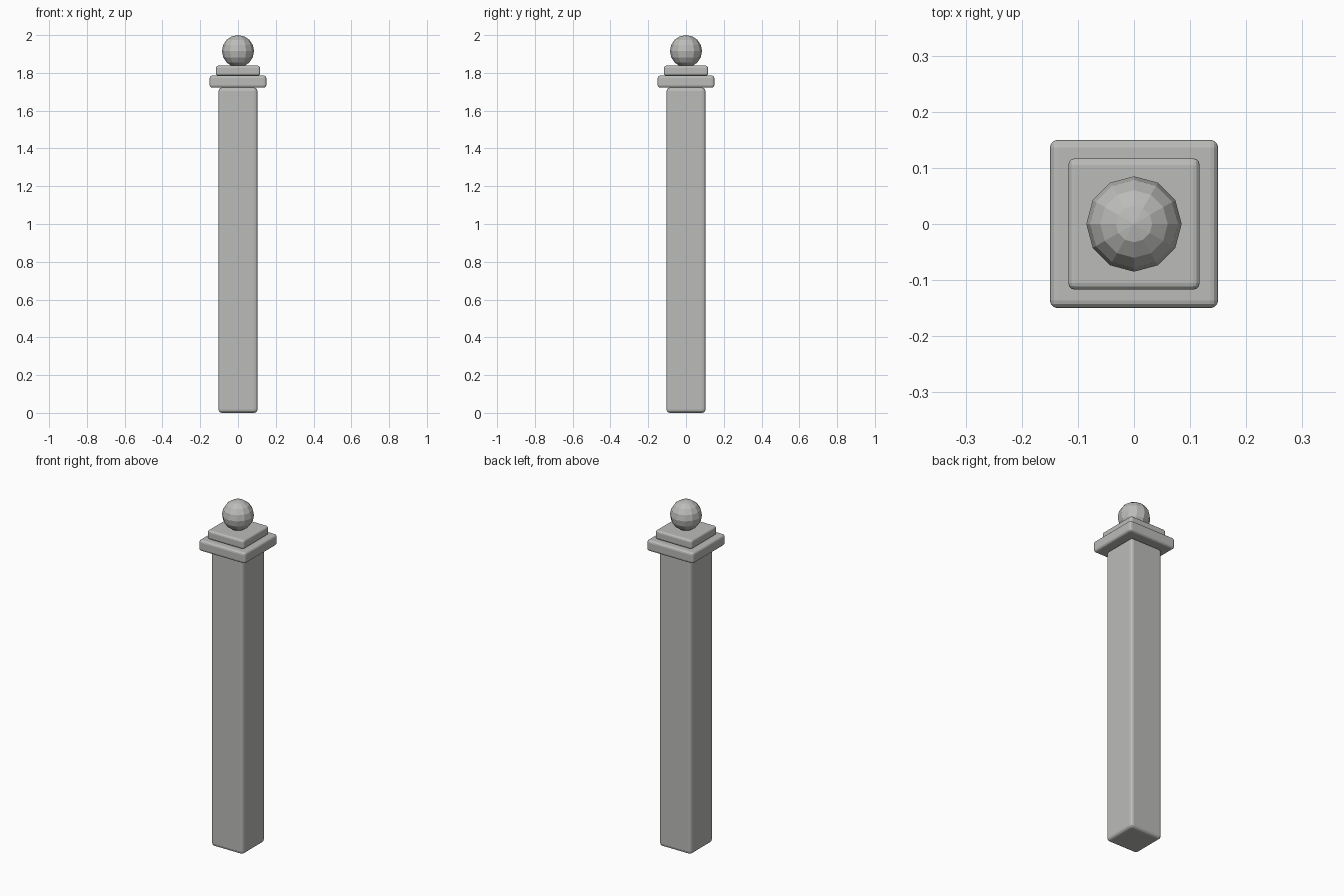
import bpy

if "Cube" in bpy.data.objects:
    bpy.data.objects.remove(bpy.data.objects["Cube"], do_unlink=True)

# Single stone colour
stone = bpy.data.materials.new("grey_stone")
stone.use_nodes = True
colour = (0.5, 0.5, 0.485, 1)
stone.diffuse_color = colour
stone.node_tree.nodes["Principled BSDF"].inputs["Base Color"].default_value = colour


def block(name, half, bottom, top, bevel):
    """Square block with rounded edges."""
    bpy.ops.mesh.primitive_cube_add(size=1, location=(0, 0, (bottom + top) / 2))
    ob = bpy.context.object
    ob.name = name
    ob.scale = (2 * half, 2 * half, top - bottom)
    bpy.ops.object.transform_apply(location=False, rotation=False, scale=True)
    mod = ob.modifiers.new("rounded_edges", "BEVEL")
    mod.width = bevel
    mod.segments = 3
    ob.data.materials.append(stone)


# Shaft and two stepped caps
block("post_shaft", 0.103, 0, 1.722, 0.018)
block("lower_cap", 0.15, 1.722, 1.786, 0.014)
block("upper_cap", 0.117, 1.786, 1.838, 0.012)

# Faceted ball finial
bpy.ops.mesh.primitive_uv_sphere_add(segments=12, ring_count=8, radius=0.085,
                                     location=(0, 0, 1.915))
ball = bpy.context.object
ball.name = "ball_finial"
ball.data.materials.append(stone)
